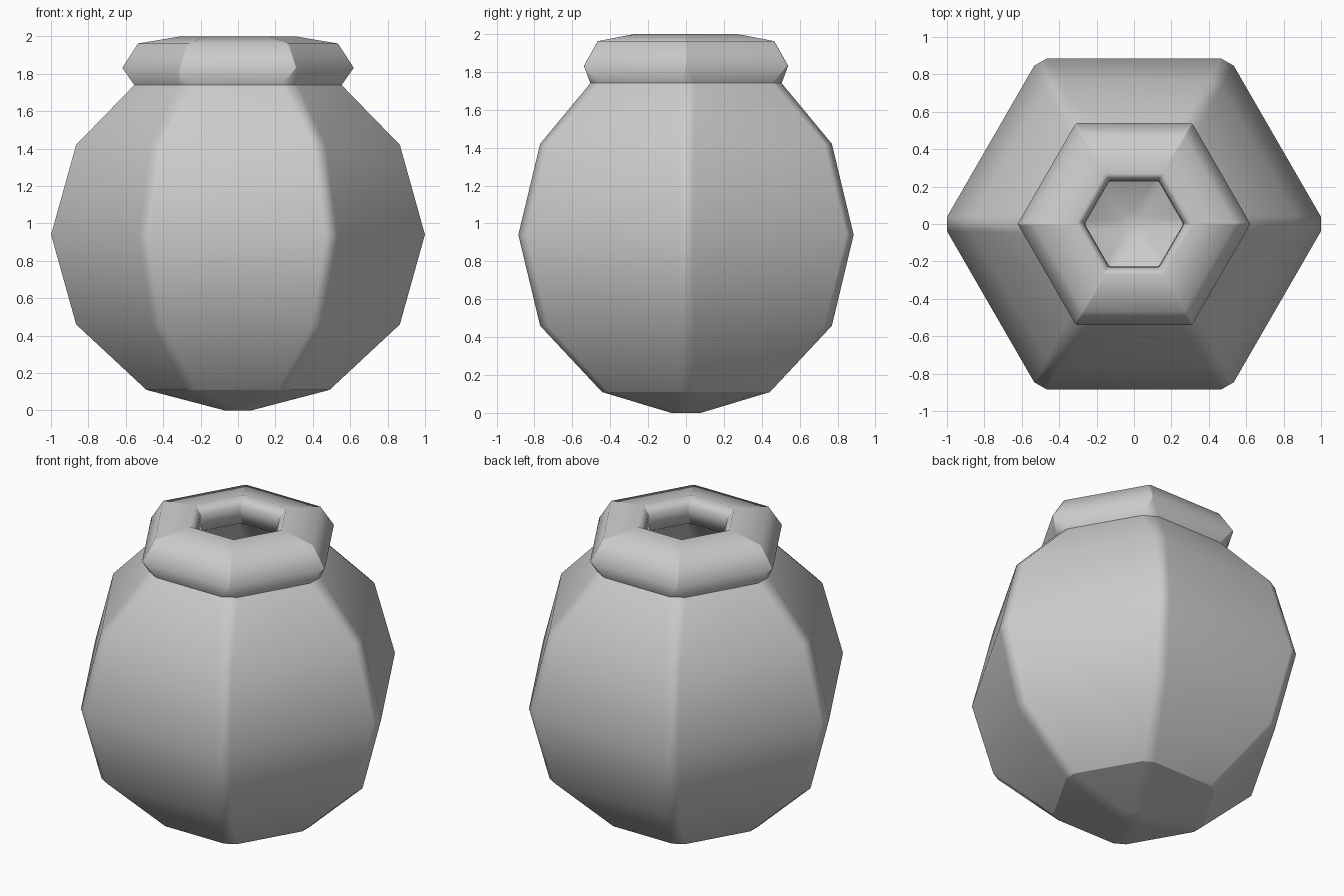
import bpy, bmesh
from math import radians, sqrt, cos
from mathutils import Matrix, Vector

if "Cube" in bpy.data.objects:
    bpy.data.objects.remove(bpy.data.objects["Cube"])

# Pot profile: (distance to flat side, height, half width of bevelled corner)
outer = [(0.078, 0.0, 0.035), (0.443, 0.11, 0.038), (0.77, 0.46, 0.041),
         (0.885, 0.94, 0.039), (0.77, 1.42, 0.041), (0.505, 1.74, 0.05)]
rim = [(0.539, 1.832, 0.006), (0.466, 1.962, 0.006), (0.27, 2.0, 0.006),
       (0.232, 1.94, 0.006), (0.228, 1.84, 0.006)]
inner = [(0.42, 1.72, 0.03), (0.69, 1.38, 0.03), (0.80, 0.94, 0.03),
         (0.69, 0.51, 0.03), (0.38, 0.19, 0.03), (0.07, 0.07, 0.02)]
SHARP_HEIGHTS = (0.11, 1.74)


def hex_ring(bm, flat, z, h):
    """Hexagon with corners on the x axis, each corner cut by a small bevel."""
    x = flat / cos(radians(30)) - h / sqrt(3)
    return [bm.verts.new(Matrix.Rotation(radians(60 * k), 3, 'Z') @ Vector((x, s * h, z)))
            for k in range(6) for s in (-1, 1)]


bm = bmesh.new()
rings = [hex_ring(bm, *p) for p in outer + rim + inner]

# Walls between successive rings, then the base and the inside floor
for a, b in zip(rings, rings[1:]):
    for i in range(12):
        j = (i + 1) % 12
        bm.faces.new((a[i], a[j], b[j], b[i]))
bm.faces.new(rings[0][::-1])
bm.faces.new(rings[-1])
bmesh.ops.recalc_face_normals(bm, faces=bm.faces)

# Smooth shading with creases round the base and under the rim
for f in bm.faces:
    f.smooth = True
for e in bm.edges:
    za, zb = (v.co.z for v in e.verts)
    if any(abs(za - s) < 1e-4 and abs(zb - s) < 1e-4 for s in SHARP_HEIGHTS):
        e.smooth = False

mesh = bpy.data.meshes.new("pot")
bm.to_mesh(mesh)
bm.free()
pot = bpy.data.objects.new("pot", mesh)
bpy.context.collection.objects.link(pot)

# Keep the broad faces flat-looking and the bevels soft
wn = pot.modifiers.new("weighted_normals", 'WEIGHTED_NORMAL')
wn.keep_sharp = True
